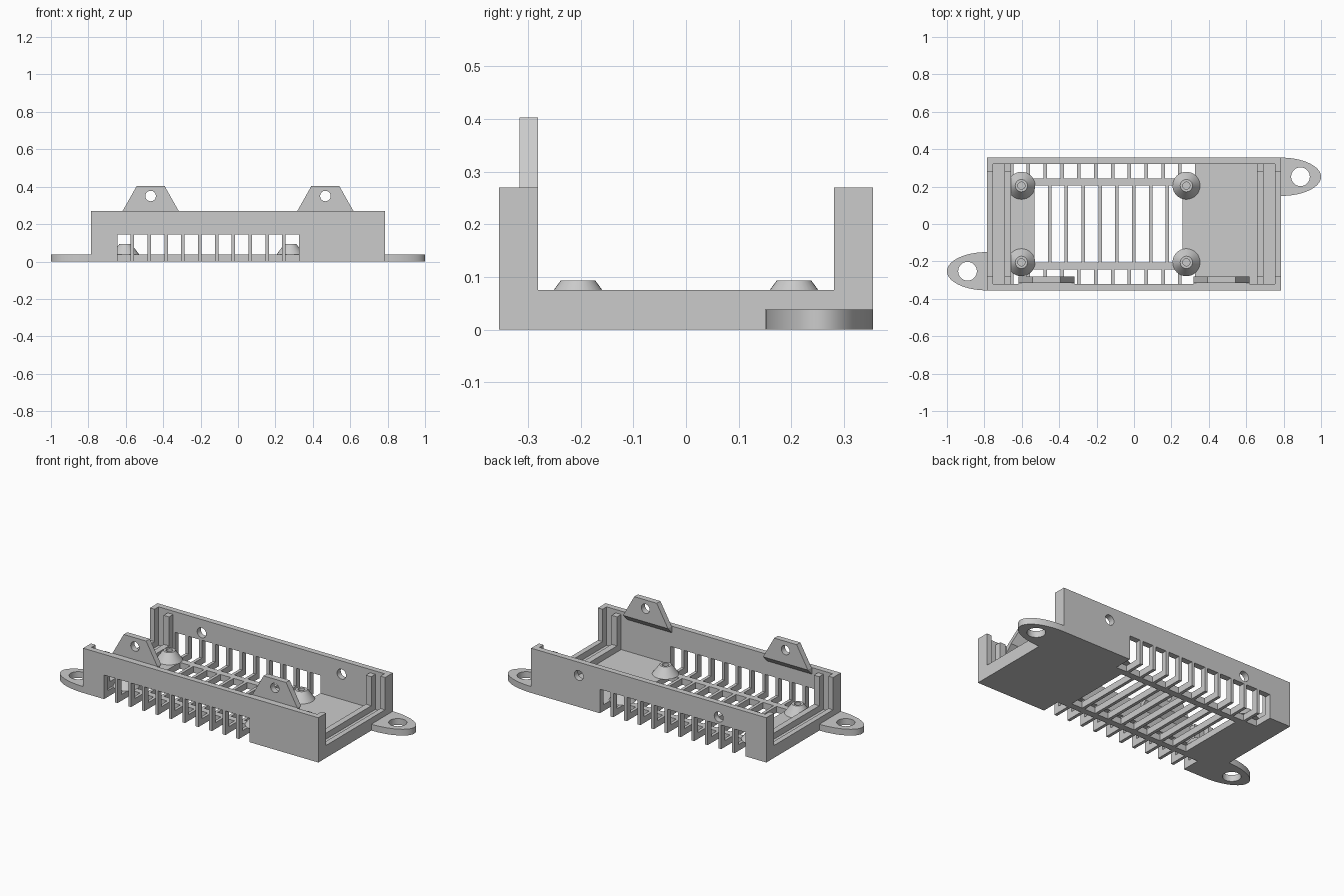
import bpy, bmesh, math
from mathutils import Matrix, Vector

if "Cube" in bpy.data.objects:
    bpy.data.objects.remove(bpy.data.objects["Cube"])

grey = bpy.data.materials.new("matte grey")
grey.diffuse_color = (0.6, 0.6, 0.6, 1)
grey.use_nodes = True
grey.node_tree.nodes["Principled BSDF"].inputs["Base Color"].default_value = grey.diffuse_color


def finish(name, bm):
    bmesh.ops.recalc_face_normals(bm, faces=bm.faces[:])
    me = bpy.data.meshes.new(name)
    bm.to_mesh(me)
    bm.free()
    me.materials.append(grey)
    ob = bpy.data.objects.new(name, me)
    bpy.context.collection.objects.link(ob)
    return ob


def add_box(bm, x0, x1, y0, y1, z0, z1):
    size = Matrix.Diagonal((x1 - x0, y1 - y0, z1 - z0, 1))
    mid = Matrix.Translation(((x0 + x1) / 2, (y0 + y1) / 2, (z0 + z1) / 2))
    bmesh.ops.create_cube(bm, size=1, matrix=mid @ size)


def add_cylinder(bm, centre, r, depth, along_y=False):
    rot = Matrix.Rotation(math.pi / 2 if along_y else 0, 4, 'X')
    bmesh.ops.create_cone(bm, cap_ends=True, segments=32, radius1=r, radius2=r,
                          depth=depth, matrix=Matrix.Translation(centre) @ rot)


def add_prism(bm, points, offset):
    face = bm.faces.new([bm.verts.new(p) for p in points])
    ext = bmesh.ops.extrude_face_region(bm, geom=[face])
    bmesh.ops.translate(bm, vec=Vector(offset),
                        verts=[v for v in ext["geom"] if isinstance(v, bmesh.types.BMVert)])


def cut(ob, bm):
    """Subtract the shapes in bm and keep the result as plain mesh."""
    tool = finish("cutter", bm)
    tool.hide_render = True
    mod = ob.modifiers.new("cut", 'BOOLEAN')
    mod.operation, mod.solver, mod.object = 'DIFFERENCE', 'EXACT', tool
    dg = bpy.context.evaluated_depsgraph_get()
    me = bpy.data.meshes.new_from_object(ob.evaluated_get(dg))
    ob.modifiers.clear()
    ob.data = me
    bpy.data.objects.remove(tool)


def smooth(ob):
    bpy.ops.object.select_all(action='DESELECT')
    ob.select_set(True)
    bpy.context.view_layer.objects.active = ob
    bpy.ops.object.shade_smooth_by_angle(angle=math.radians(30))


FLOOR, TOP = 0.038, 0.27

# Tray body
bm = bmesh.new()
add_box(bm, -0.785, 0.785, -0.355, 0.355, 0, TOP)
tray = finish("tray", bm)

# Low opening running through both ends
bm = bmesh.new()
add_box(bm, -1, 1, -0.281, 0.281, 0.075, 1)
cut(tray, bm)

# Main cavity and the panel grooves at each end
bm = bmesh.new()
add_box(bm, -0.657, 0.657, -0.32, 0.32, FLOOR, 1)
for s in (-1, 1):
    xs = sorted((s * 0.693, s * 0.754))
    add_box(bm, xs[0], xs[1], -0.32, 0.32, FLOOR, 1)
cut(tray, bm)

# Inner groove posts stop a little below the rim
bm = bmesh.new()
add_box(bm, -0.72, 0.72, -0.32, 0.32, 0.25, 1)
cut(tray, bm)

# Ventilation slots: side rows open at the bottom, and a floor row
PITCH, WIDTH = 0.09, 0.0715
bm = bmesh.new()
for i in range(11):
    x = -0.645 + i * PITCH
    add_box(bm, x, x + WIDTH, 0.243, 0.5, -0.1, 0.145)
    add_box(bm, x, x + WIDTH, -0.5, -0.243, -0.1, 0.145)
for i in range(9):
    x = -0.532 + i * PITCH
    add_box(bm, x, x + WIDTH, -0.205, 0.205, -0.1, 0.1)
cut(tray, bm)

# Screw holes in the back wall
bm = bmesh.new()
for x in (-0.467, 0.467):
    add_cylinder(bm, (x, 0.34, 0.19), 0.03, 0.2, True)
cut(tray, bm)
smooth(tray)

# Mounting ears: half ellipses with a screw hole
for s, name in ((1, "right_ear"), (-1, "left_ear")):
    bm = bmesh.new()
    pts = []
    for i in range(33):
        a = -math.pi / 2 + math.pi * i / 32
        pts.append((s * (0.785 + 0.215 * math.cos(a)),
                    s * 0.2525 + 0.1025 * math.sin(a), 0))
    add_prism(bm, pts, (0, 0, FLOOR))
    ear = finish(name, bm)
    bm = bmesh.new()
    add_cylinder(bm, (s * 0.89, s * 0.2525, 0), 0.05, 0.3)
    cut(ear, bm)
    smooth(ear)

# Upright lid tabs on the front wall, with a sloped support underneath
for x, name in ((-0.467, "left_tab"), (0.467, "right_tab")):
    bm = bmesh.new()
    add_prism(bm, [(x - 0.15, -0.316, TOP), (x + 0.15, -0.316, TOP),
                   (x + 0.075, -0.316, 0.403), (x - 0.075, -0.316, 0.403)], (0, 0.035, 0))
    tab = finish(name, bm)
    bm = bmesh.new()
    add_cylinder(bm, (x, -0.3, 0.35), 0.028, 0.2, True)
    cut(tab, bm)
    smooth(tab)
    bm = bmesh.new()
    add_prism(bm, [(x - 0.15, -0.32, TOP), (x - 0.15, -0.281, TOP),
                   (x - 0.15, -0.32, 0.23)], (0.3, 0, 0))
    finish(name + "_support", bm)

# Conical standoffs with a blind hole
PROFILE = [(0, 0.037), (0.074, 0.037), (0.033, 0.093), (0.019, 0.093), (0.019, 0.045), (0, 0.045)]
for x in (-0.602, 0.28):
    for y in (-0.205, 0.205):
        bm = bmesh.new()
        vs = [bm.verts.new((x + r, y, z)) for r, z in PROFILE]
        edges = [bm.edges.new(p) for p in zip(vs, vs[1:])]
        bmesh.ops.spin(bm, geom=vs + edges, cent=(x, y, 0), axis=(0, 0, 1),
                       angle=2 * math.pi, steps=32)
        bmesh.ops.remove_doubles(bm, verts=bm.verts[:], dist=1e-4)
        smooth(finish("standoff", bm))
